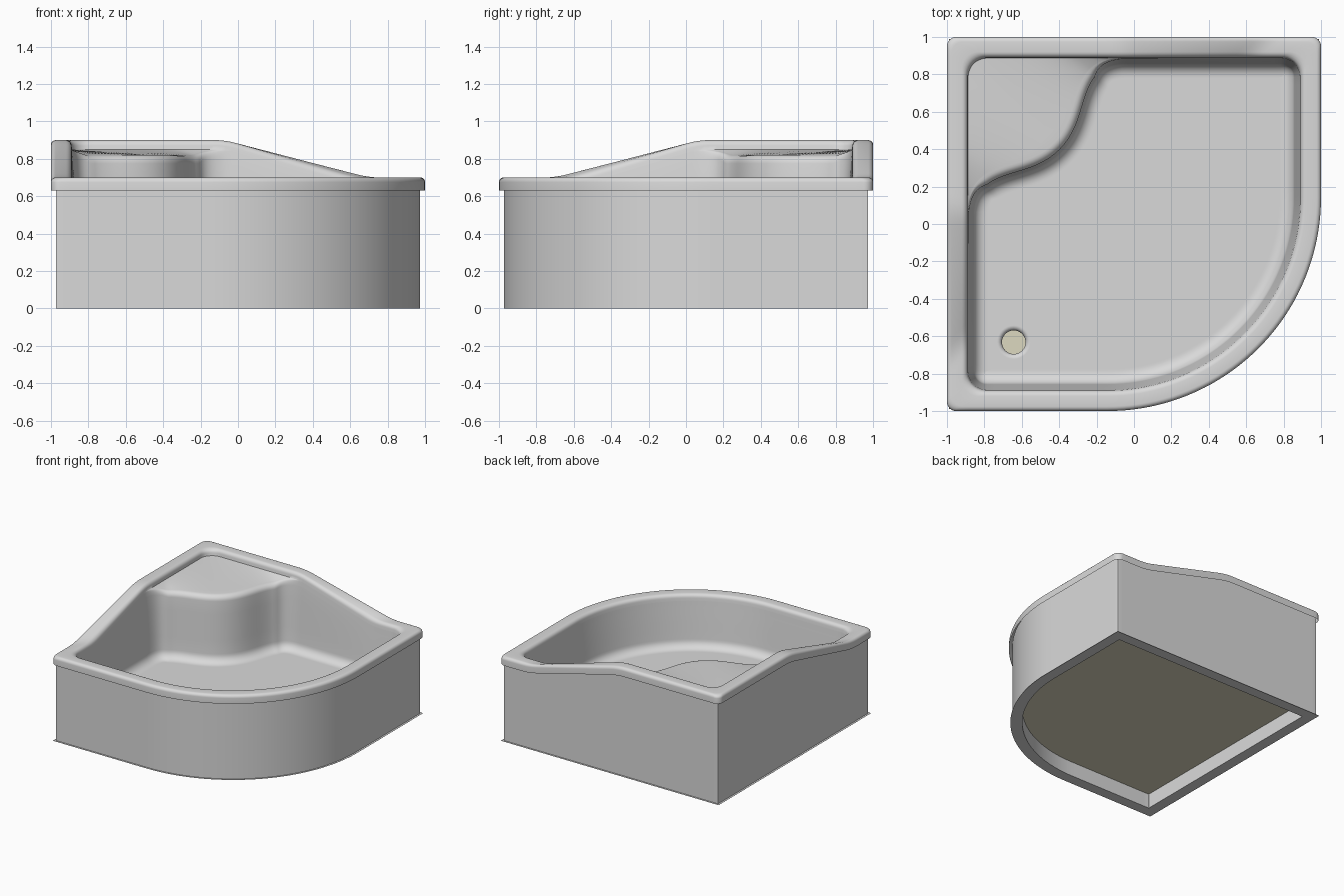
import bpy, bmesh
from math import sin, cos, pi, radians
from mathutils import Vector
from mathutils.geometry import interpolate_bezier

if "Cube" in bpy.data.objects:
    bpy.data.objects.remove(bpy.data.objects["Cube"])

BOW = 0.143                     # centre offset of the bowed front
LIP = 0.07                      # height of the rim's outer lip
FLOOR, PAN = 0.28, 0.12         # basin floor and closing panel heights
WALL = 0.113                    # inset where the basin wall starts
SEAT_DROP, SEAT_FALL = 0.05, 0.03
DRAIN = Vector((-0.643, -0.632))


def material(name, color):
    mat = bpy.data.materials.new(name)
    mat.use_nodes = True
    mat.diffuse_color = (*color, 1)
    mat.node_tree.nodes["Principled BSDF"].inputs["Base Color"].default_value = (*color, 1)
    return mat


def arc(cx, cy, r, a0, a1, n):
    return [Vector((cx + r * cos(a0 + (a1 - a0) * k / n),
                    cy + r * sin(a0 + (a1 - a0) * k / n))) for k in range(n + 1)]


def outline(d, r):
    """Quadrant plan, counter-clockwise, inset by d, with corner radius r."""
    c = 1 - d - r
    pieces = [arc(c, c, r, 0, pi / 2, 7),
              arc(-c, c, r, pi / 2, pi, 7),
              arc(-c, -c, r, pi, 1.5 * pi, 7),
              arc(-BOW, BOW, 1 + BOW - d, -pi / 2, 0, 40)]
    pts = []
    for k, piece in enumerate(pieces):
        nxt = pieces[(k + 1) % 4][0]
        n = 48 if k < 2 else 16
        pts += piece + [piece[-1].lerp(nxt, j / n) for j in range(1, n)]
    return pts


def rim_height(p):
    """High around the seat corner, easing down along both straight sides."""
    s = p.x - p.y + 1
    ts = [(0.725 - s + k * 0.02) / 0.8 for k in range(-3, 4)]
    return 0.7 + 0.2 * sum(min(1, max(0, t)) for t in ts) / len(ts)


def rim_outline(d):
    return outline(d, 0.05 + 0.45 * d)


RIM = [rim_height(p) for p in rim_outline(0)]
N = len(RIM)


def flat(d, z):
    return [(p.x, p.y, z) for p in outline(d, 0.004)]


def below_rim(plan, drop):
    return [(p.x, p.y, h - drop) for p, h in zip(plan, RIM)]


def along(path, u):
    """Point at fraction u of a polyline's length."""
    lengths = [(b - a).length for a, b in zip(path, path[1:])]
    left = u * sum(lengths)
    for a, b, l in zip(path, path[1:], lengths):
        if left <= l:
            return a.lerp(b, left / l)
        left -= l
    return path[-1].copy()


def seat_edge(end):
    """S-curved front of the corner seat, mirrored about the diagonal."""
    mid, bend = Vector((-0.43, 0.43)), Vector((-0.31, 0.68))
    half = interpolate_bezier(end, end - Vector((0.16, 0)), bend + Vector((0.04, 0.12)), bend, 24)
    half += interpolate_bezier(bend, bend - Vector((0.03, 0.1)), mid + Vector((0.07, 0.07)), mid, 24)[1:]
    half = [Vector((p[0], p[1])) for p in half]
    return half + [Vector((-p.y, -p.x)) for p in reversed(half[:-1])]


def loft(bm, loops):
    rings = [[bm.verts.new(p) for p in loop] for loop in loops]
    for a, b in zip(rings, rings[1:]):
        for i in range(len(a)):
            j = (i + 1) % len(a)
            bm.faces.new((a[i], a[j], b[j], b[i]))
    return rings[-1], rings[0]


def finish(bm, name, mat):
    bmesh.ops.remove_doubles(bm, verts=bm.verts, dist=1e-4)
    mesh = bpy.data.meshes.new(name)
    bm.to_mesh(mesh)
    bm.free()
    mesh.materials.append(mat)
    obj = bpy.data.objects.new(name, mesh)
    bpy.context.collection.objects.link(obj)
    bpy.ops.object.select_all(action='DESELECT')
    obj.select_set(True)
    bpy.context.view_layer.objects.active = obj
    bpy.ops.object.shade_smooth_by_angle(angle=radians(35))


acrylic = material("grey acrylic", (0.7, 0.7, 0.7))
beige = material("beige panel", (0.72, 0.69, 0.53))

# Skirt: recessed inner wall, thin foot flange, outer panel up inside the lip
bm = bmesh.new()
loft(bm, [flat(0.1, PAN), flat(0.1, 0), flat(0.01, 0), flat(0.01, 0.001),
          flat(0.026, 0.001), below_rim(outline(0.026, 0.004), 0.03)])
finish(bm, "skirt", acrylic)

# Rim: lip with rounded outer and inner edges
loops = [below_rim(rim_outline(0), LIP)]
for k in range(6):
    a = k / 5 * pi / 2
    loops.append(below_rim(rim_outline(0.025 * (1 - cos(a))), 0.025 * (1 - sin(a))))
for k in range(6):
    a = k / 5 * pi / 2
    loops.append(below_rim(rim_outline(0.08 + 0.03 * sin(a)), 0.03 * (1 - cos(a))))

# Seat: the wall outline moves out to the seat edge in the back corner
wall = rim_outline(WALL)
seat_ids = [i for i, p in enumerate(wall) if p.x < -0.05 and p.y > 0.05]
run = [wall[i] for i in seat_ids]
edge = seat_edge(run[0])
total = sum((b - a).length for a, b in zip(run, run[1:]))
base, done = [p.copy() for p in wall], 0
for k, i in enumerate(seat_ids):
    if k:
        done += (run[k] - run[k - 1]).length
    base[i] = along(edge, min(1, done / total))
weight = [min(1, (a - b).length / 0.1) for a, b in zip(wall, base)]
for t in (0, 0.08, 0.5, 0.92, 1):
    loops.append([(*a.lerp(b, t), h - SEAT_DROP - SEAT_FALL * t * w)
                  for a, b, h, w in zip(wall, base, RIM, weight)])

# Basin: rounded seat edge, tapered wall, floor fillet
inward = []
for i in range(N):
    t = (base[i] - base[i - 1]).normalized() + (base[(i + 1) % N] - base[i]).normalized()
    inward.append(Vector((-t.y, t.x)).normalized())


def basin(seat_inset, wall_inset, height):
    ring = []
    for i in range(N):
        e = wall_inset + (seat_inset - wall_inset) * weight[i]
        p = base[i] + inward[i] * e
        ring.append((p.x, p.y, height(RIM[i] - SEAT_DROP - SEAT_FALL * weight[i])))
    return ring


ROUND, FILLET = 0.045, 0.07
for k in range(1, 7):
    a = k / 6 * pi / 2
    drop = ROUND * (1 - cos(a))
    loops.append(basin(ROUND * sin(a), 0.1 * drop, lambda top: top - drop))
for k in range(1, 5):
    t = k / 4
    loops.append(basin(ROUND + 0.015 * t, 0.005 + 0.025 * t,
                       lambda top: (top - ROUND) * (1 - t) + (FLOOR + FILLET) * t))
for k in range(1, 8):
    a = k / 7 * pi / 2
    e = FILLET * (1 - cos(a))
    loops.append(basin(ROUND + 0.015 + e, 0.03 + e,
                       lambda top: FLOOR + FILLET * (1 - sin(a))))
loops.append(basin(0.14, 0.11, lambda top: FLOOR))

bm = bmesh.new()
floor_ring, _ = loft(bm, loops)

# Drain hole, with the floor filled in around it
hole = [(0.09, FLOOR), (0.083, FLOOR), (0.073, FLOOR - 0.005),
        (0.066, FLOOR - 0.013), (0.063, FLOOR - 0.025), (0.063, PAN)]
_, hole_ring = loft(bm, [[(p.x, p.y, z) for p in arc(DRAIN.x, DRAIN.y, r, 0, 2 * pi, 32)[:-1]]
                         for r, z in hole])
border = []
for ring in (floor_ring, hole_ring):
    border += [bm.edges.get((ring[i - 1], ring[i])) for i in range(len(ring))]
filled = bmesh.ops.triangle_fill(bm, edges=border, use_beauty=True)
for f in filled["geom"]:
    if isinstance(f, bmesh.types.BMFace):
        f.normal_update()
        if f.normal.z < 0:
            f.normal_flip()
finish(bm, "basin_with_seat", acrylic)

# Closing panel under the basin, visible through the drain
bm = bmesh.new()
bm.faces.new([bm.verts.new(p) for p in reversed(flat(0.1, PAN))])
finish(bm, "bottom_panel", beige)
